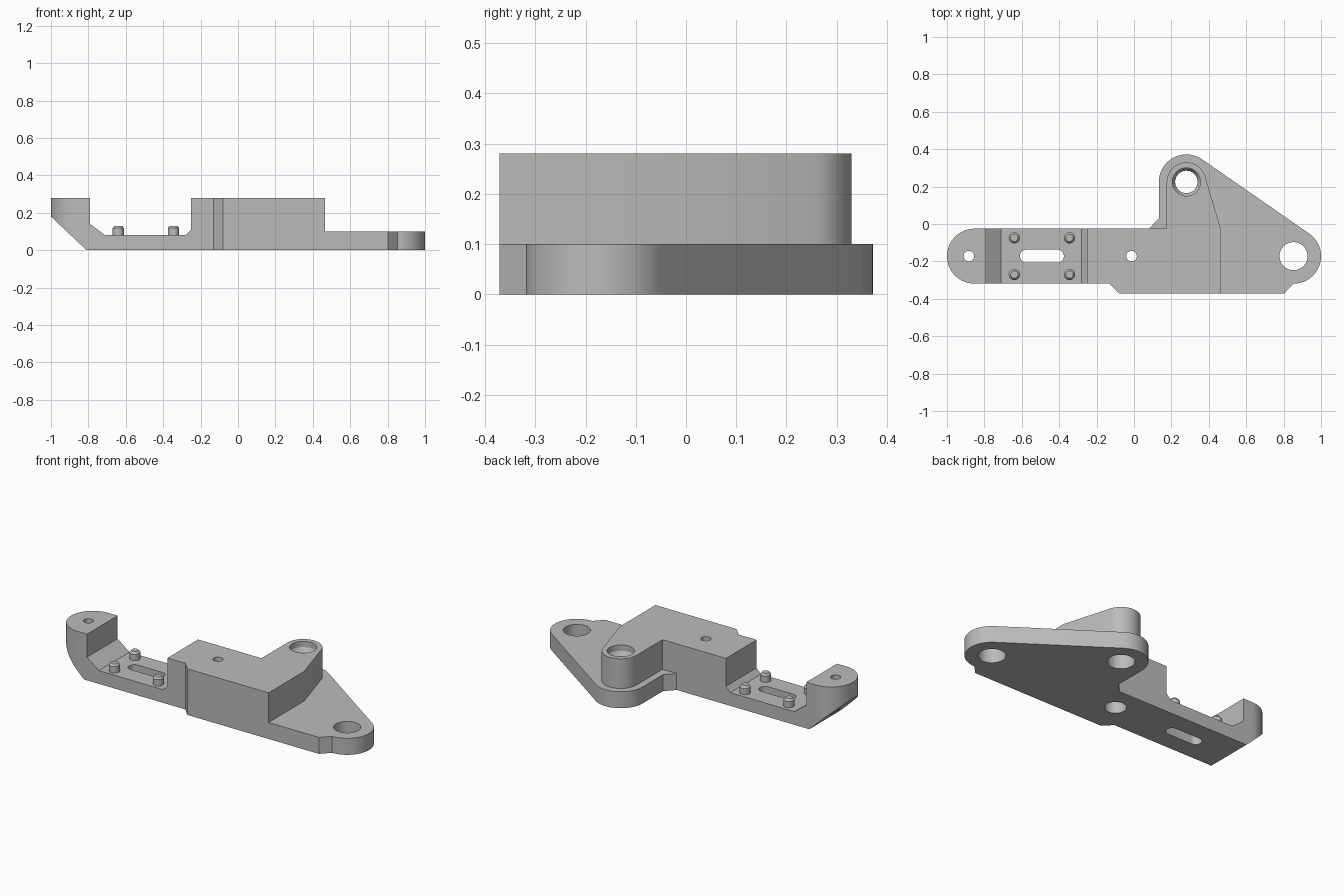
import bpy, bmesh
from math import sin, cos, radians

if "Cube" in bpy.data.objects:
    bpy.data.objects.remove(bpy.data.objects["Cube"], do_unlink=True)

GREY = (0.5, 0.5, 0.5, 1)
grey = bpy.data.materials.new("plain grey")
grey.use_nodes = True
grey.diffuse_color = GREY
grey.node_tree.nodes["Principled BSDF"].inputs["Base Color"].default_value = GREY


def loft(name, rings):
    """Closed solid skinned through rings of equal point count."""
    bm = bmesh.new()
    loops = [[bm.verts.new(p) for p in ring] for ring in rings]
    n = len(loops[0])
    for a, b in zip(loops, loops[1:]):
        for i in range(n):
            j = (i + 1) % n
            bm.faces.new((a[i], a[j], b[j], b[i]))
    bm.faces.new(loops[0])
    bm.faces.new(loops[-1])
    bmesh.ops.recalc_face_normals(bm, faces=bm.faces)
    mesh = bpy.data.meshes.new(name)
    bm.to_mesh(mesh)
    bm.free()
    mesh.materials.append(grey)
    obj = bpy.data.objects.new(name, mesh)
    bpy.context.collection.objects.link(obj)
    return obj


def prism(name, outline, z0, z1):
    return loft(name, [[(x, y, z) for x, y in outline] for z in (z0, z1)])


def arc(cx, cy, r, start, end, steps=24):
    angles = [radians(start + (end - start) * i / steps) for i in range(steps + 1)]
    return [(cx + r * cos(a), cy + r * sin(a)) for a in angles]


def turned(name, x, y, profile):
    """Round solid from (radius, height) pairs."""
    return loft(name, [[(px, py, z) for px, py in arc(x, y, r, 0, 360, 40)[:-1]]
                       for r, z in profile])


def combine(target, tool, operation):
    mod = target.modifiers.new("combine", 'BOOLEAN')
    mod.operation, mod.solver, mod.object = operation, 'EXACT', tool
    bpy.context.view_layer.update()
    graph = bpy.context.evaluated_depsgraph_get()
    mesh = bpy.data.meshes.new_from_object(target.evaluated_get(graph))
    target.modifiers.clear()
    target.data = mesh
    bpy.data.objects.remove(tool, do_unlink=True)


MID, R = -0.172, 0.147          # arm centre line and rounded end radius
LOW, HIGH = MID - R, MID + R    # arm sides
BOSS = (0.28, 0.225)
EYE = (0.853, MID)
FRONT = -0.371

# Arm: side profile trimmed to a rounded plan
side = [(-1.02, 0.199), (-0.81, 0), (-0.2, 0), (-0.2, 0.11), (-0.25, 0.11),
        (-0.28, 0.08), (-0.71, 0.08), (-0.79, 0.14), (-0.79, 0.28), (-1.02, 0.28)]
arm = loft("arm", [[(x, y, z) for x, z in side] for y in (LOW - 0.05, HIGH + 0.05)])
plan = arc(-0.853, MID, R, 90, 270, 32) + [(-0.1, LOW), (-0.1, HIGH)]
combine(arm, prism("arm_plan", plan, -0.1, 0.4), 'INTERSECT')

# Flange plate with two rounded lugs
flange = prism("flange", [(-0.13, HIGH), (0.08, HIGH), (0.133, 0.03)]
               + arc(*BOSS, R, 180, 55.3) + arc(*EYE, R, 55.3, -90)
               + [(0.803, FRONT), (-0.08, FRONT), (-0.13, LOW)], 0, 0.1)

# Raised block with a round boss at the back
body = prism("bracket_body", [(-0.25, HIGH), (0.175, HIGH)]
             + arc(*BOSS, 0.105, 180, 16.8)
             + [(0.465, -0.03), (0.465, FRONT), (-0.08, FRONT), (-0.13, LOW),
                (-0.25, LOW)], 0, 0.28)
combine(body, flange, 'UNION')
combine(body, arm, 'UNION')

# Bores and slot
bores = [
    (*BOSS, [(0.075, -0.1), (0.075, 0.1), (0.06, 0.13), (0.06, 0.22),
             (0.075, 0.245), (0.075, 0.4)]),
    (*EYE, [(0.075, -0.1), (0.075, 0.4)]),
    (-0.013, MID, [(0.06, -0.1), (0.06, 0.18), (0.028, 0.181), (0.028, 0.4)]),
    (-0.883, MID, [(0.028, -0.1), (0.028, 0.4)]),
]
for x, y, profile in bores:
    combine(body, turned("bore", x, y, profile), 'DIFFERENCE')
slot = arc(-0.575, MID, 0.035, 90, 270, 16) + arc(-0.41, MID, 0.035, -90, 90, 16)
combine(body, prism("slot", slot, -0.1, 0.4), 'DIFFERENCE')

# Merge coplanar pieces
bm = bmesh.new()
bm.from_mesh(body.data)
bmesh.ops.remove_doubles(bm, verts=bm.verts, dist=0.00005)
bmesh.ops.dissolve_limit(bm, angle_limit=radians(0.5), verts=bm.verts, edges=bm.edges)
bm.to_mesh(body.data)
bm.free()

# Four chamfered locating pins
parts = [body]
for x, end in ((-0.64, "outer"), (-0.345, "inner")):
    for y, flank in ((MID + 0.098, "back"), (MID - 0.098, "front")):
        parts.append(turned(f"{flank}_{end}_pin", x, y,
                            [(0.03, 0.075), (0.03, 0.118), (0.02, 0.13)]))

bpy.ops.object.select_all(action='DESELECT')
for part in parts:
    part.select_set(True)
bpy.context.view_layer.objects.active = body
bpy.ops.object.shade_smooth_by_angle(angle=radians(25))
